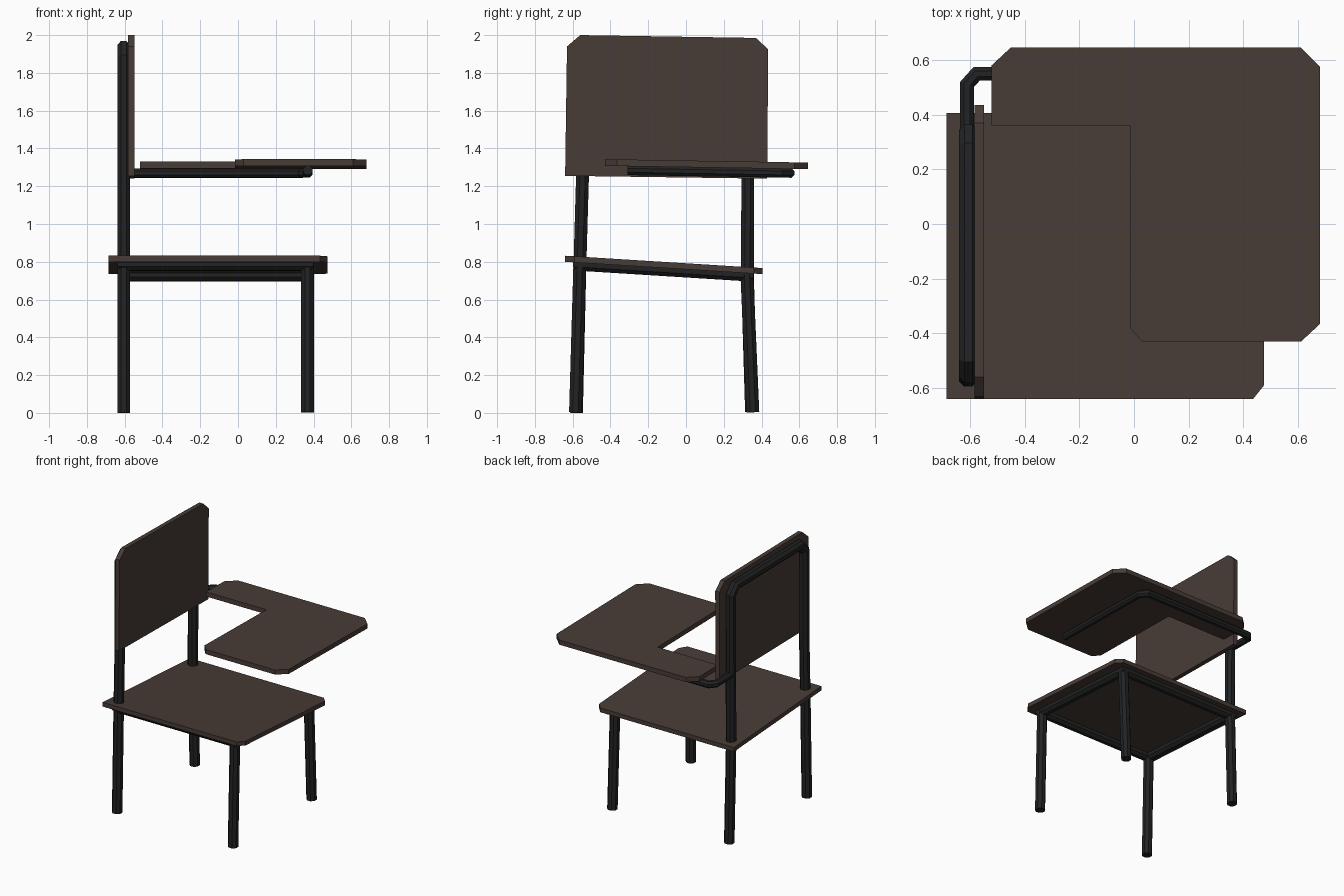
import bpy, bmesh, math
from mathutils import Vector

if "Cube" in bpy.data.objects:
    bpy.data.objects.remove(bpy.data.objects["Cube"])


def material(name, color):
    m = bpy.data.materials.new(name)
    m.diffuse_color = (*color, 1)
    m.use_nodes = True
    m.node_tree.nodes["Principled BSDF"].inputs["Base Color"].default_value = m.diffuse_color
    return m


WOOD = material("dark brown wood", (0.065, 0.045, 0.037))
METAL = material("black metal", (0.016, 0.0165, 0.0175))


def finish(name, bm, mat):
    bmesh.ops.recalc_face_normals(bm, faces=bm.faces)
    me = bpy.data.meshes.new(name)
    bm.to_mesh(me)
    bm.free()
    me.materials.append(mat)
    ob = bpy.data.objects.new(name, me)
    bpy.context.collection.objects.link(ob)
    return ob


def plate(name, outline, thickness):
    """Flat board: a 3D outline extruded by a thickness vector."""
    bm = bmesh.new()
    face = bm.faces.new([bm.verts.new(p) for p in outline])
    ext = bmesh.ops.extrude_face_region(bm, geom=[face])
    moved = [v for v in ext["geom"] if isinstance(v, bmesh.types.BMVert)]
    bmesh.ops.translate(bm, verts=moved, vec=thickness)
    return finish(name, bm, WOOD)


def tube(name, path, radius, normal, closed=False, sides=8):
    """Mitred octagonal tube along a planar path; normal is the plane's normal."""
    bm = bmesh.new()
    pts = [Vector(p) for p in path]
    n, rings = len(pts), []
    for i, p in enumerate(pts):
        a = (p - pts[i - 1]).normalized() if closed or i > 0 else None
        b = (pts[(i + 1) % n] - p).normalized() if closed or i < n - 1 else None
        a, b = a or b, b or a
        t = (a + b).normalized()
        side = Vector(normal).cross(t).normalized()
        up = t.cross(side).normalized()
        side = side / max(t.dot(a), 0.3)
        ring = []
        for k in range(sides):
            ang = 2 * math.pi * (k + 0.5) / sides
            r = radius / math.cos(math.pi / sides)
            ring.append(bm.verts.new(p + side * r * math.cos(ang) + up * r * math.sin(ang)))
        rings.append(ring)
    for i in range(n if closed else n - 1):
        r0, r1 = rings[i], rings[(i + 1) % n]
        for k in range(sides):
            j = (k + 1) % sides
            bm.faces.new((r0[k], r0[j], r1[j], r1[k]))
    if not closed:
        bm.faces.new(rings[0])
        bm.faces.new(rings[-1])
    return finish(name, bm, METAL)


def seat_z(y):      # underside of the sloping seat
    return 0.80 - 0.0625 * (y + 0.64)


def desk_z(y):      # underside of the slightly sloping desk
    return 1.308 - 0.0165 * (y + 0.43)


# Seat board with clipped front corners
seat = [(-0.685, -0.64), (0.435, -0.64), (0.475, -0.59),
        (0.475, 0.36), (0.435, 0.405), (-0.685, 0.405)]
plate("seat", [(x, y, seat_z(y)) for x, y in seat], (0, 0, 0.032))

# Backrest board
back = [(-0.64, 1.255), (0.43, 1.24), (0.435, 1.925),
        (0.37, 1.985), (-0.56, 2.0), (-0.63, 1.94)]
plate("backrest", [(-0.583, y, z) for y, z in back], (0.034, 0, 0))

# L-shaped writing desk
desk = [(-0.52, 0.36), (-0.52, 0.58), (-0.45, 0.645), (0.61, 0.645), (0.68, 0.575),
        (0.68, -0.365), (0.61, -0.43), (0.03, -0.43), (-0.015, -0.38), (-0.015, 0.36)]
plate("writing_desk", [(x, y, desk_z(y)) for x, y in desk], (0, 0, 0.035))

# Rear legs and back hoop in one bent tube
hoop = [(-0.58, 0.0), (-0.562, 0.77), (-0.548, 1.25), (-0.547, 1.88), (-0.49, 1.935),
        (0.28, 1.925), (0.33, 1.87), (0.325, 0.73), (0.347, 0.005)]
tube("rear_legs_and_back_hoop", [(-0.605, y, z) for y, z in hoop], 0.034, (1, 0, 0))

# Front legs
for name, foot, top in (("front_leg_left", -0.585, -0.562), ("front_leg_right", 0.354, 0.322)):
    tube(name, [(0.368, foot, 0.003), (0.368, top, seat_z(top))], 0.034, (1, 0, 0))

# Tube frame under the seat
frame = [(-0.605, -0.565), (0.368, -0.565), (0.368, 0.325), (-0.605, 0.325)]
tube("seat_frame", [(x, y, seat_z(y) - 0.01) for x, y in frame], 0.033,
     (0, 0.0625, 1), closed=True)

# Bent support arm under the desk
arm = [(-0.61, 0.33), (-0.61, 0.51), (-0.575, 0.549), (0.33, 0.549),
       (0.37, 0.50), (0.37, -0.31)]
tube("desk_support_arm", [(x, y, desk_z(y) - 0.022) for x, y in arm], 0.025, (0, 0.0165, 1))
